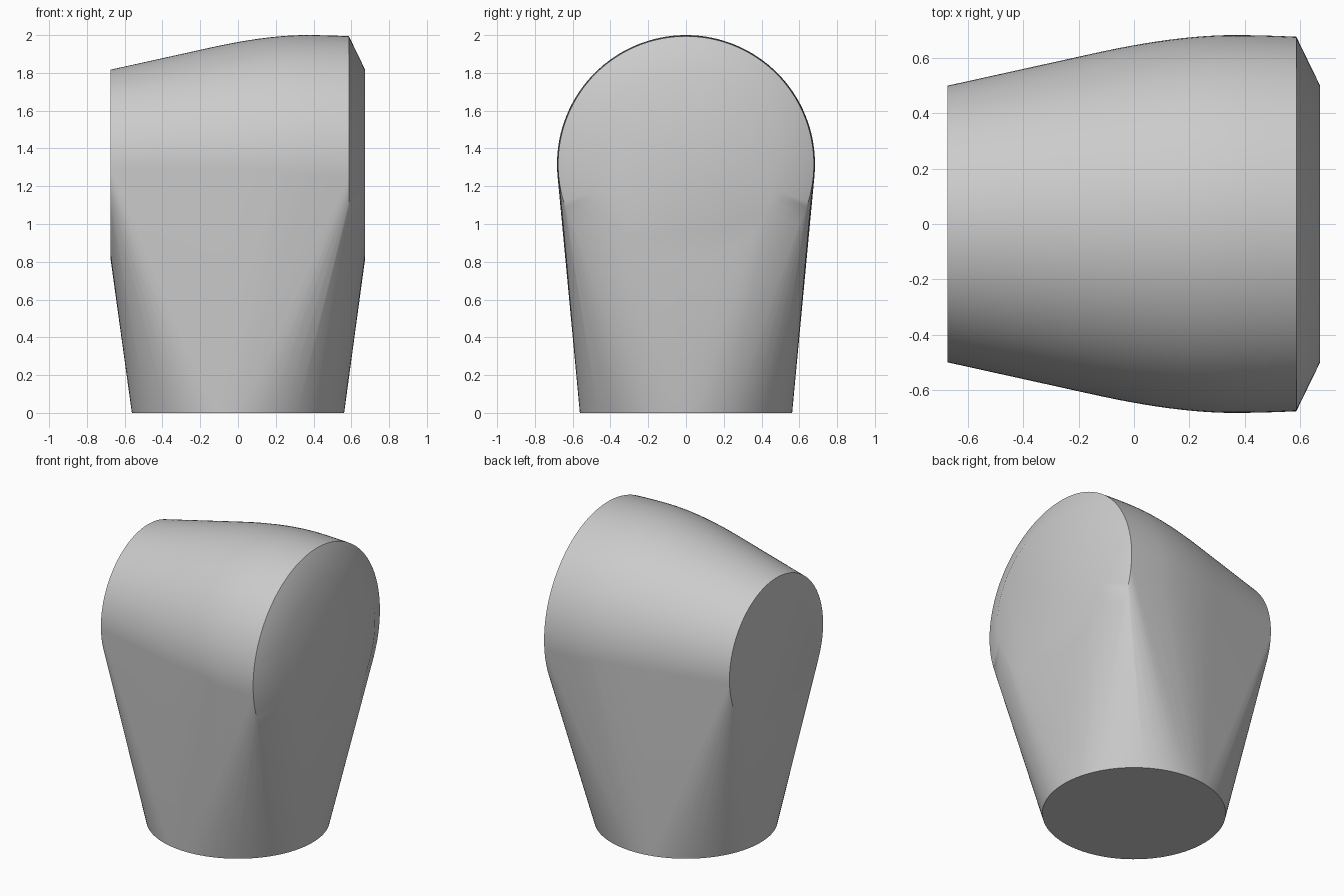
import bpy, bmesh
from math import sin, cos, pi, radians

default = bpy.data.objects.get("Cube")
if default:
    bpy.data.objects.remove(default, do_unlink=True)

SEGMENTS = 128
AXIS_Z = 1.317      # height of the horizontal barrel's axis
BASE_RADIUS = 0.562


def bezier(a, b, c, steps):
    """Points of a quadratic curve from a to c, pulled towards b."""
    for i in range(steps + 1):
        t = i / steps
        yield tuple((1 - t) ** 2 * p + 2 * t * (1 - t) * q + t * t * r
                    for p, q, r in zip(a, b, c))


# Barrel profile (x, radius): narrow end, swelling shoulder, rim, chamfered face
profile = [(-0.675, 0.5)]
profile += bezier((-0.15, 0.616), (0.15, 0.683), (0.36, 0.683), 12)
profile += list(bezier((0.36, 0.683), (0.47, 0.683), (0.587, 0.677), 4))[1:]
profile += [(0.673, 0.5)]

bm = bmesh.new()
angles = [2 * pi * i / SEGMENTS for i in range(SEGMENTS)]

# Rings of the horizontal barrel
for x, r in profile:
    for a in angles:
        bm.verts.new((x, r * cos(a), AXIS_Z + r * sin(a)))

# Round foot on the ground
for a in angles:
    bm.verts.new((BASE_RADIUS * cos(a), BASE_RADIUS * sin(a), 0))

# Stretch one taut skin over barrel and foot
bmesh.ops.convex_hull(bm, input=bm.verts[:])
bmesh.ops.delete(bm, geom=[v for v in bm.verts if not v.link_faces], context='VERTS')
bmesh.ops.dissolve_limit(bm, angle_limit=radians(0.03),
                         verts=bm.verts[:], edges=bm.edges[:])
bmesh.ops.recalc_face_normals(bm, faces=bm.faces[:])

mesh = bpy.data.meshes.new("tapered_head")
bm.to_mesh(mesh)
bm.free()
body = bpy.data.objects.new("tapered_head", mesh)
bpy.context.collection.objects.link(body)

# Plain grey finish
grey = bpy.data.materials.new("plain grey")
grey.use_nodes = True
colour = (0.6, 0.6, 0.6, 1)
grey.diffuse_color = colour
grey.node_tree.nodes["Principled BSDF"].inputs["Base Color"].default_value = colour
mesh.materials.append(grey)

# Smooth skin with crisp rims
bpy.ops.object.select_all(action='DESELECT')
body.select_set(True)
bpy.context.view_layer.objects.active = body
bpy.ops.object.shade_smooth_by_angle(angle=radians(30))
